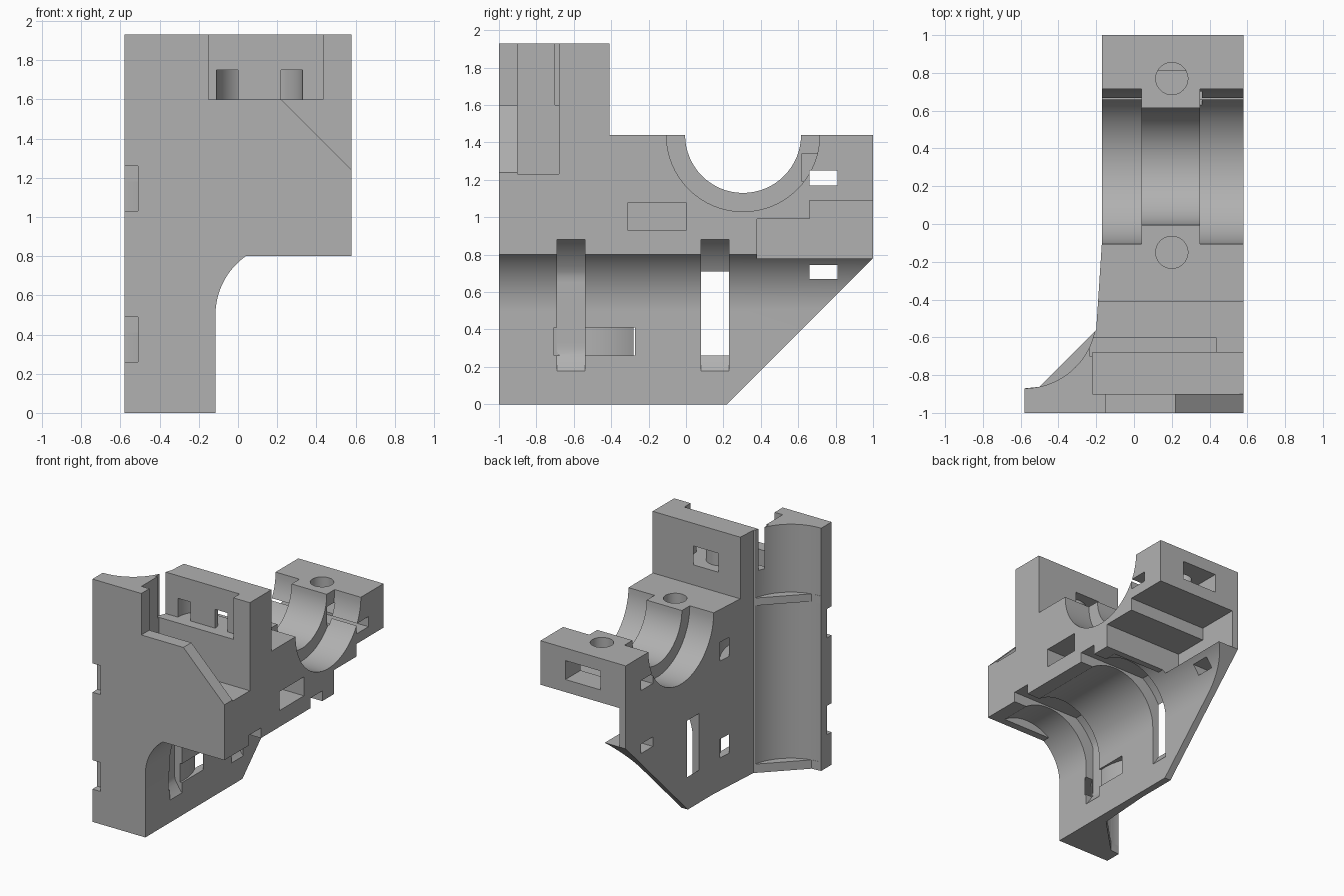
import bpy, bmesh
from math import cos, sin, radians

cube = bpy.data.objects.get("Cube")
if cube:
    bpy.data.objects.remove(cube, do_unlink=True)

grey = bpy.data.materials.new("plain grey")
grey.use_nodes = True
colour = (0.44, 0.44, 0.44, 1)
grey.diffuse_color = colour
grey.node_tree.nodes["Principled BSDF"].inputs["Base Color"].default_value = colour


def prism(name, axis, pts, lo, hi):
    """Extrude a 2D profile along an axis from lo to hi."""
    place = {"x": lambda a, b, t: (t, a, b),
             "y": lambda a, b, t: (a, t, b),
             "z": lambda a, b, t: (a, b, t)}[axis]
    bm = bmesh.new()
    ends = [[bm.verts.new(place(a, b, t)) for a, b in pts] for t in (lo, hi)]
    bm.faces.new(ends[0])
    bm.faces.new(ends[1][::-1])
    for i in range(len(pts)):
        j = (i + 1) % len(pts)
        bm.faces.new((ends[0][i], ends[0][j], ends[1][j], ends[1][i]))
    bmesh.ops.recalc_face_normals(bm, faces=bm.faces)
    mesh = bpy.data.meshes.new(name)
    bm.to_mesh(mesh)
    bm.free()
    mesh.materials.append(grey)
    obj = bpy.data.objects.new(name, mesh)
    bpy.context.collection.objects.link(obj)
    return obj


def arc(cx, cy, r, start, end, n=32):
    angles = [radians(start + (end - start) * i / n) for i in range(n + 1)]
    return [(cx + r * cos(a), cy + r * sin(a)) for a in angles]


def circle(cx, cy, r):
    return arc(cx, cy, r, 0, 360, 64)[:-1]


def ring(cx, cy, inner, outer, start, end):
    return arc(cx, cy, outer, start, end) + arc(cx, cy, inner, end, start)


def rect(a0, a1, b0, b1):
    return [(a0, b0), (a1, b0), (a1, b1), (a0, b1)]


# Main block from its plan outline
body = prism("bearing_carriage", "z", [
    (-.58, -1), (.58, -1), (.58, 1), (-.17, 1), (-.17, -.1),
    (-.2, -.56), (-.5, -.862), (-.58, -.87)], 0, 1.93)


def cut(axis, pts, lo, hi):
    cutter = prism("cutter", axis, pts, lo, hi)
    cutter.hide_render = True
    mod = body.modifiers.new("cut", "BOOLEAN")
    mod.operation = "DIFFERENCE"
    mod.solver = "EXACT"
    mod.object = cutter
    deps = bpy.context.evaluated_depsgraph_get()
    mesh = bpy.data.meshes.new_from_object(body.evaluated_get(deps))
    body.modifiers.clear()
    body.data = mesh
    bpy.data.objects.remove(cutter, do_unlink=True)


# Lower rear shelf, and the space under the horizontal rod
cut("x", rect(-.41, 1.1, 1.44, 2.1), -1, 1)
cut("y", [(-.115, -.1)] + arc(.253, .5, .368, 180, 125.4) +
    [(.7, .8), (.7, -.1)], -1.1, 1.1)
# Bearing pocket between its end ribs
cut("y", arc(.253, .5, .368, 125.4, 54.6) + [(.4, .7), (.1, .7)], -.94, .33)
# Sloped tail and stepped recess
cut("x", [(.12, -.1), (1.1, .88), (1.1, -.1)], -1, 1)
cut("x", [(.38, .78), (1.1, .78), (1.1, 1.09), (.66, 1.09),
          (.66, .99), (.38, .99)], -.115, .7)

# Vertical rod pocket, interrupted by ribs
pie = arc(-.58, -.49, .38, -90, 0) + [(-.7, -.49), (-.7, -.87)]
for lo, hi in ((.07, 1.33), (1.39, 2.1)):
    cut("z", pie, lo, hi)

# Half-round seat: wide at the sides, narrower in the middle
for lo, hi, r in ((-.4, .04, .41), (.35, .7, .41), (.03, .36, .31)):
    cut("x", circle(.305, 1.44, r), lo, hi)

# Front belt opening, channel and clamp recess
cut("y", [(-.15, 1.6), (.22, 1.6), (.7, 1.12), (.7, 2.1), (-.15, 2.1)], -1.1, -.85)
cut("z", rect(-.22, .7, -.9, -.68), 1.23, 2.1)
cut("z", rect(-.235, .435, -.7, -.6), 1.6, 2.1)
cut("z", ring(.11, -.6, .11, .22, -10, 190), 1.6, 1.75)

# Strap slots round the horizontal bearing
for lo, hi, limit in ((-.69, -.54, -.18), (.08, .23, -1)):
    curve = [(max(x, limit), z) for x, z in arc(.253, .485, .479, 124.4, 250)]
    cut("y", curve + [(.7, .04), (.7, .88)], lo, hi)

# Strap tunnels round the vertical bearing, with edge notches
for z in (.26, 1.03):
    cut("z", ring(-.58, -.49, .45, .513, -100, 60), z, z + .15)
    cut("z", rect(-.7, -.51, -1.1, -.94), z, z + .23)

# Bolt holes and nut slots
cut("z", circle(.2, -.15, .085), .98, 1.6)
cut("z", circle(.2, .77, .085), 1.25, 1.6)
cut("x", rect(-.31, 0, .93, 1.08), .05, .7)
cut("y", rect(.05, .36, 1.19, 1.34), .62, 1.1)
# Cross tunnels near the tail
cut("x", rect(.66, .81, 1.17, 1.25), -.5, .7)
cut("x", rect(.66, .81, .67, .745), -.5, .7)

bpy.ops.object.select_all(action="DESELECT")
body.select_set(True)
bpy.context.view_layer.objects.active = body
bpy.ops.object.shade_smooth_by_angle(angle=radians(25))
